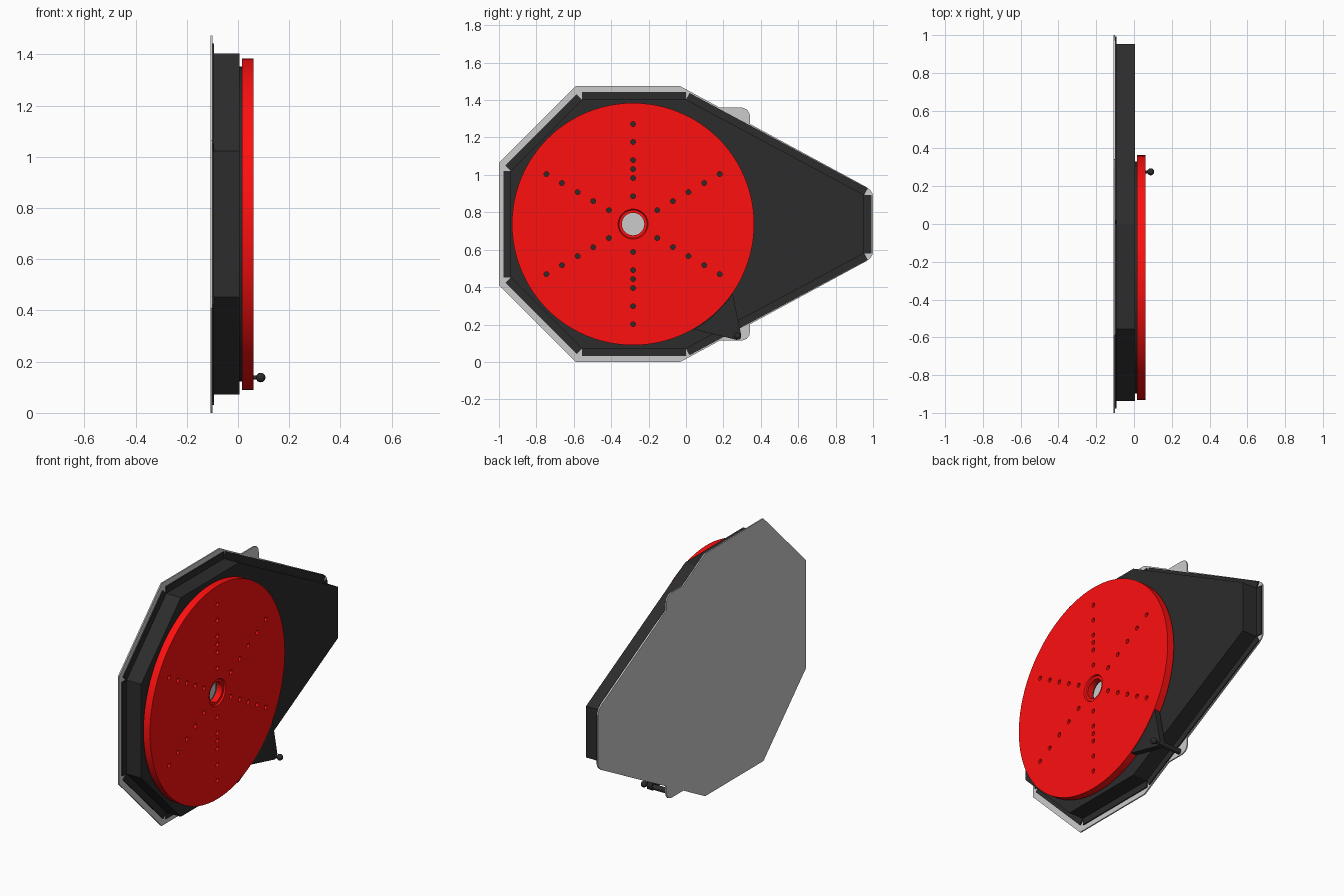
import bpy, bmesh
from math import sin, cos, pi, radians
from mathutils import Vector

if "Cube" in bpy.data.objects:
    bpy.data.objects.remove(bpy.data.objects["Cube"])

CY, CZ = -0.283, 0.737          # wheel axis (runs along x)


def material(name, rgb):
    m = bpy.data.materials.new(name)
    m.diffuse_color = (*rgb, 1)
    m.use_nodes = True
    m.node_tree.nodes["Principled BSDF"].inputs["Base Color"].default_value = m.diffuse_color
    return m


BLACK = material("black", (0.025, 0.025, 0.025))
RED = material("red", (1.0, 0.005, 0.005))


def finish(bm, name, mat=None, smooth=False):
    bmesh.ops.recalc_face_normals(bm, faces=bm.faces)
    me = bpy.data.meshes.new(name)
    bm.to_mesh(me)
    bm.free()
    ob = bpy.data.objects.new(name, me)
    bpy.context.collection.objects.link(ob)
    if mat:
        me.materials.append(mat)
    if smooth:
        bpy.ops.object.select_all(action='DESELECT')
        ob.select_set(True)
        bpy.context.view_layer.objects.active = ob
        bpy.ops.object.shade_smooth_by_angle(angle=radians(30))
    return ob


def add_prism(bm, pts, x0, x1, back=True):
    """Extrude a (y, z) outline from x0 to x1."""
    a = [bm.verts.new((x0, y, z)) for y, z in pts]
    b = [bm.verts.new((x1, y, z)) for y, z in pts]
    bm.faces.new(b)
    if back:
        bm.faces.new(a[::-1])
    for i in range(len(pts)):
        j = (i + 1) % len(pts)
        bm.faces.new((a[i], a[j], b[j], b[i]))


def circle(y, z, r, n):
    return [(y + r * cos(2 * pi * i / n), z + r * sin(2 * pi * i / n)) for i in range(n)]


def mirrored(half):
    """Complete an outline by mirroring it about the wheel axis height."""
    return half + [(y, 2 * CZ - z) for y, z in reversed(half)]


def lathe(name, profile, mat, y=CY, z=CZ, steps=96, closed=True):
    """Spin an (x, radius) profile about an x-parallel axis."""
    bm = bmesh.new()
    vs = [bm.verts.new((x, y, z + r)) for x, r in profile]
    pairs = list(zip(vs, vs[1:] + vs[:1]))
    es = [bm.edges.new(p) for p in (pairs if closed else pairs[:-1])]
    bmesh.ops.spin(bm, geom=vs + es, cent=(0, y, z), axis=(1, 0, 0),
                   angle=2 * pi, steps=steps, use_merge=False)
    bmesh.ops.remove_doubles(bm, verts=bm.verts, dist=1e-5)
    return finish(bm, name, mat, True)


def cut(ob, cutter):
    mod = ob.modifiers.new("holes", 'BOOLEAN')
    mod.operation, mod.object, mod.solver = 'DIFFERENCE', cutter, 'EXACT'
    cutter.hide_render = True
    cutter.hide_set(True)


# Back plate with two rounded tabs
plate = mirrored([(-1.0, 1.064), (-0.59, 1.474), (-0.03, 1.474), (0.18, 1.36),
                  (0.30, 1.36), (0.325, 1.35), (0.338, 1.333), (0.343, 1.31), (0.343, 1.272),
                  (0.965, 0.935), (0.986, 0.918), (0.997, 0.9), (1.0, 0.88)])
bm = bmesh.new()
add_prism(bm, plate, -0.108, -0.1)
finish(bm, "back_plate")

# Sheet metal housing, open at the back, with a hole for the axle
outline = mirrored([(-0.937, 1.022), (-0.556, 1.403), (0.0, 1.403), (0.953, 0.893)])
bm = bmesh.new()
add_prism(bm, outline, -0.1, 0.005, back=False)
housing = finish(bm, "housing", BLACK)
sol = housing.modifiers.new("sheet", 'SOLIDIFY')
sol.thickness = 0.006
sol.offset = -1
bm = bmesh.new()
add_prism(bm, circle(CY, CZ, 0.07, 48), -0.03, 0.03)
cut(housing, finish(bm, "axle_hole_cutter"))

# Mounting flanges folded out along every housing edge
bm = bmesh.new()
mid = Vector((0, CZ))
for i in range(len(outline)):
    a, b = Vector(outline[i]), Vector(outline[(i + 1) % len(outline)])
    d = (b - a).normalized()
    n = Vector((-d.y, d.x))
    if n.dot((a + b) / 2 - mid) < 0:
        n = -n
    add_prism(bm, [a, b, b + n * 0.04, a + n * 0.04], -0.1, -0.093)
finish(bm, "housing_flanges", BLACK)

# Spacer disc behind the wheel
lathe("spacer_disc", [(0.005, 0.062), (0.005, 0.615), (0.015, 0.615), (0.015, 0.062)], BLACK)

# Red wheel with a counterbored centre and six rows of holes
wheel = lathe("wheel", [(0.015, 0.06), (0.015, 0.6475), (0.06, 0.6475), (0.06, 0.08),
                        (0.05, 0.075), (0.05, 0.06)], RED)
bm = bmesh.new()
for k in range(6):
    ang = pi / 6 + k * pi / 3
    radii = [0.149, 0.246, 0.342, 0.439, 0.535]
    if k in (1, 4):
        radii.append(0.294)
    for r in radii:
        add_prism(bm, circle(CY + r * cos(ang), CZ + r * sin(ang), 0.013, 16), 0.0, 0.08)
cut(wheel, finish(bm, "wheel_hole_cutter"))

# Brake shoe: hugs the rim and tapers to the post
PY, PZ = 0.276, 0.138
rim = [radians(-60 + 25 * i / 12) for i in range(13)]
shoe = [(CY + 0.65 * cos(t), CZ + 0.65 * sin(t)) for t in rim]
shoe += [(0.295, 0.145), (0.29, 0.122), (0.27, 0.118)]
bm = bmesh.new()
add_prism(bm, shoe, 0.022, 0.058)
finish(bm, "brake_shoe", BLACK)

# Post from the tab through the shoe, ending in a ball knob
ball = [(0.0885 - 0.0185 * cos(t), 0.0185 * sin(t)) for t in
        [radians(25 + 155 * i / 12) for i in range(13)]]
ball[-1] = (0.107, 0.0)
lathe("brake_post", [(-0.1, 0.0), (-0.1, 0.016), (0.058, 0.016), (0.058, 0.008)] + ball,
      BLACK, PY, PZ, 24, closed=False)
